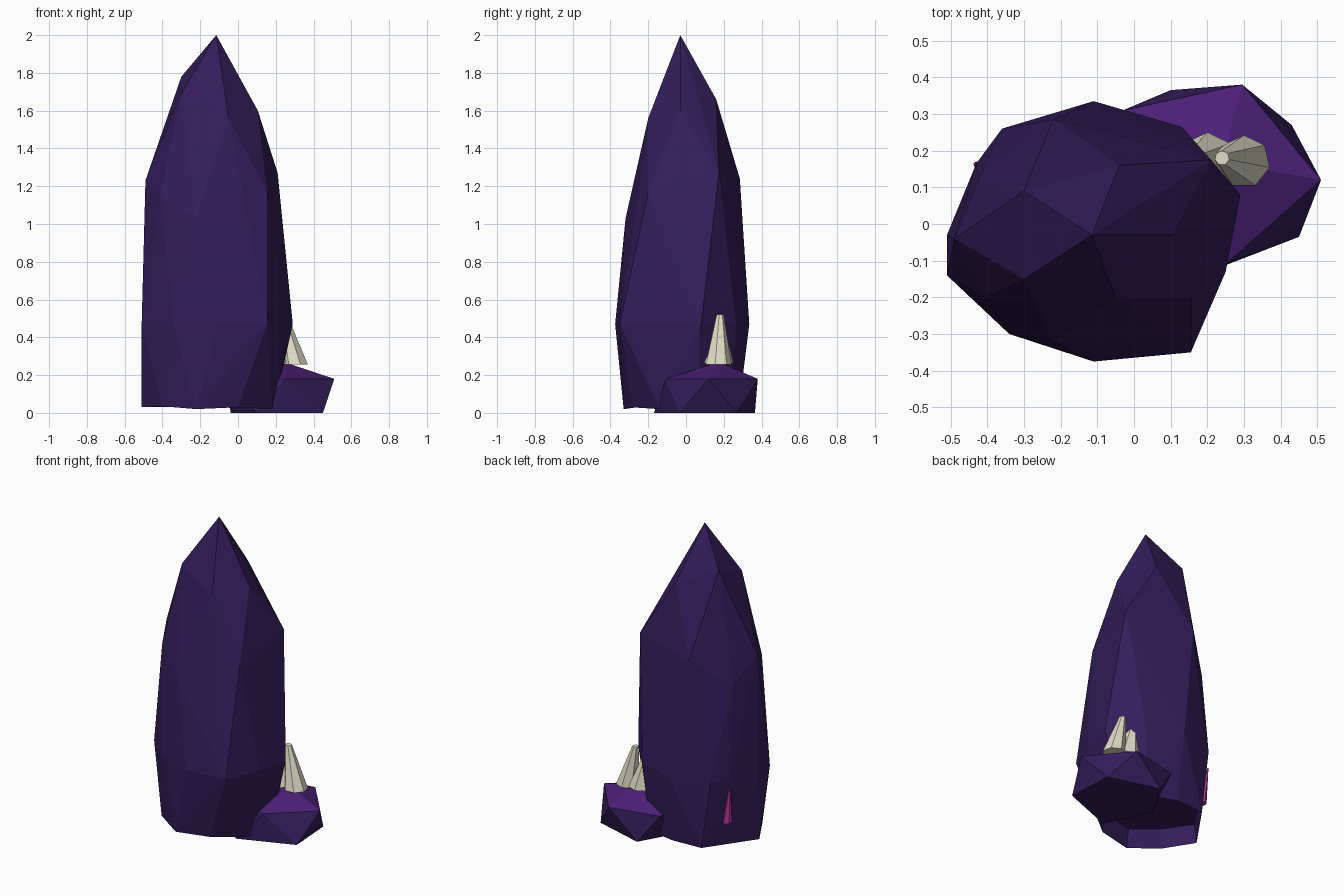
import bpy, bmesh
from mathutils import Vector

if "Cube" in bpy.data.objects:
    bpy.data.objects.remove(bpy.data.objects["Cube"])


def material(name, rgb):
    m = bpy.data.materials.new(name)
    m.diffuse_color = (*rgb, 1)
    m.use_nodes = True
    m.node_tree.nodes["Principled BSDF"].inputs["Base Color"].default_value = m.diffuse_color
    return m


DARK = material("dark_violet_stone", (0.034, 0.0125, 0.102))
PURPLE = material("purple_stone_top", (0.073, 0.0135, 0.18))
BONE = material("pale_bone", (0.753, 0.73, 0.578))
PINK = material("pink_crystal", (0.578, 0.04, 0.39))


def finish(bm, name, mats):
    mesh = bpy.data.meshes.new(name)
    bm.to_mesh(mesh)
    bm.free()
    for m in mats:
        mesh.materials.append(m)
    ob = bpy.data.objects.new(name, mesh)
    bpy.context.collection.objects.link(ob)
    return ob


def faceted_rock(name, points, mats, hollow=0):
    """Flat-sided stone wrapped around its corner points; hollow recesses the underside."""
    bm = bmesh.new()
    for p in points:
        bm.verts.new(p)
    bmesh.ops.convex_hull(bm, input=bm.verts)
    loose = [v for v in bm.verts if not v.link_faces]
    bmesh.ops.delete(bm, geom=loose, context='VERTS')
    bmesh.ops.recalc_face_normals(bm, faces=bm.faces)
    if hollow:
        under = [f for f in bm.faces if f.normal.z < -0.85]
        bmesh.ops.inset_region(bm, faces=under, thickness=0.01, depth=-hollow)
    return finish(bm, name, mats)


def spike(name, base, tip, r1, r2, sides, mat):
    """Tapered spike leaning from base to tip, with level ends."""
    bm = bmesh.new()
    base, tip = Vector(base), Vector(tip)
    bmesh.ops.create_cone(bm, cap_ends=True, segments=sides,
                          radius1=r1, radius2=r2, depth=1)
    for v in bm.verts:
        t = v.co.z + 0.5
        v.co = Vector((v.co.x, v.co.y, 0)) + base.lerp(tip, t)
    bmesh.ops.recalc_face_normals(bm, faces=bm.faces)
    return finish(bm, name, [mat])


# Tall standing stone: peak, shoulders, waist ring and foot ring
peak = [(-.115, -.03, 2), (-.30, .09, 1.78), (-.30, -.15, 1.69),
        (-.05, -.20, 1.56), (.105, -.03, 1.60), (-.04, .16, 1.66)]
shoulders = [(-.49, -.04, 1.23), (-.41, -.20, 1.15), (-.22, -.32, 1.03),
             (.155, -.20, 1.17), (.21, .175, 1.27), (-.22, .285, 1.24),
             (-.425, .12, 1.08)]
waist = [(-.11, -.375), (.155, -.35), (.25, -.13), (.29, .08), (.13, .265),
         (-.11, .335), (-.36, .26), (-.43, .165), (-.51, -.14), (-.34, -.30)]
foot = [(-.51, -.03, .03), (-.40, -.22, .035), (-.22, -.33, .02),
        (.0, -.29, .03), (.18, -.14, .02), (.19, .08, .02), (.09, .23, .02),
        (-.10, .28, .03), (-.30, .27, .03)]
faceted_rock("tall_stone",
             peak + shoulders + [(x, y, .47) for x, y in waist] + foot,
             [DARK], hollow=.12)

# Low stone beside it, with its upward faces in brighter purple
rim = [(.51, .12), (.295, .38), (-.03, .31), (-.05, .0), (.255, -.105)]
base = [(.45, -.035), (.43, .27), (.10, .365), (-.04, .12), (.10, -.17)]
low = faceted_rock("low_stone",
                   [(.24, .17, .27)] + [(x, y, .18) for x, y in rim]
                   + [(x, y, 0) for x, y in base], [DARK, PURPLE])
for f in low.data.polygons:
    f.material_index = 1 if f.normal.z > 0.6 else 0

# Pale spikes standing on the low stone
spike("main_spike", (.30, .17, .255), (.24, .18, .52), .072, .02, 7, BONE)
spike("rear_spike", (.20, .17, .265), (.16, .17, .46), .08, .035, 7, BONE)

# Small crystal poking out of the tall stone
spike("pink_shard", (-.398, .147, .18), (-.435, .165, .43), .032, .003, 6, PINK)
